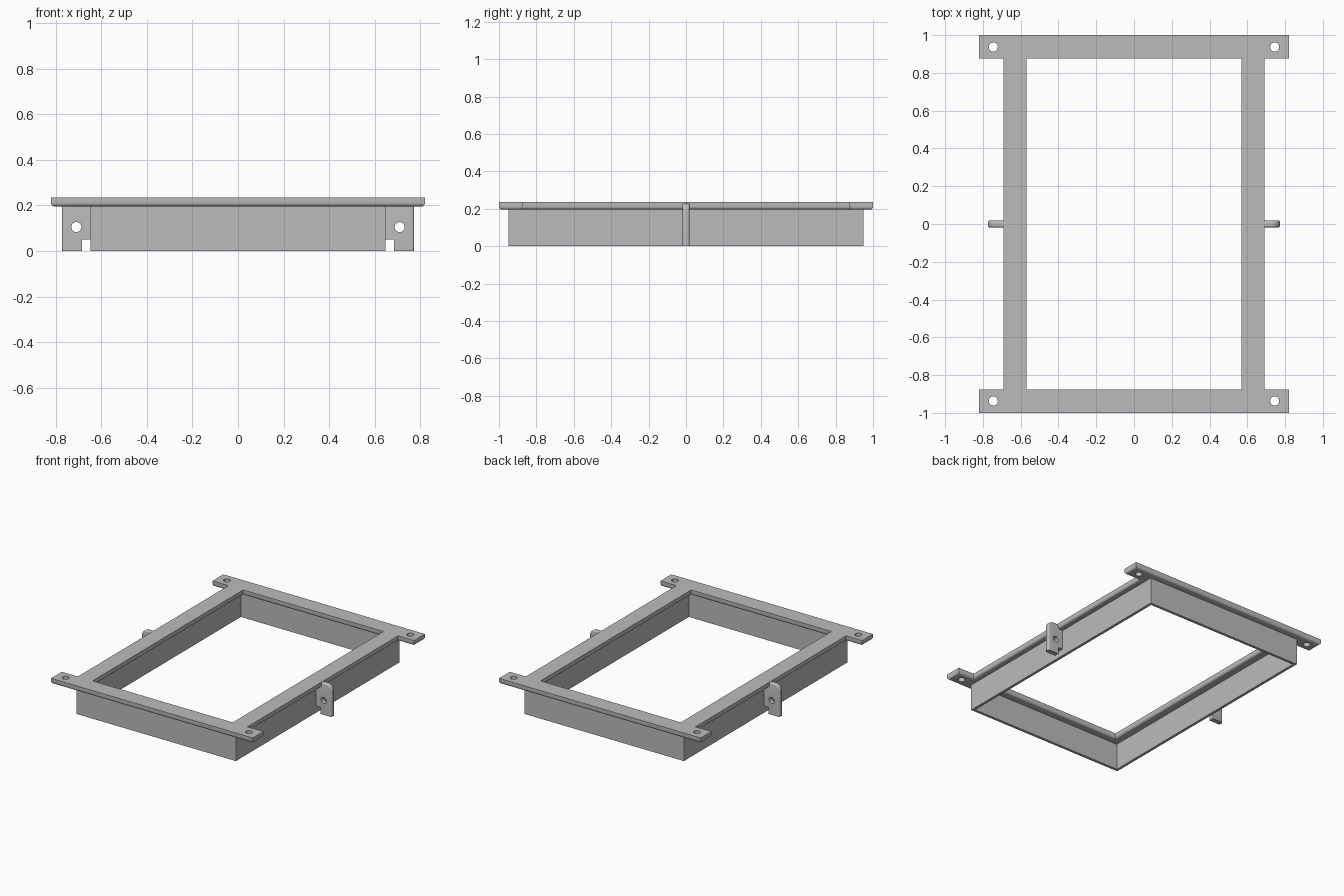
import bpy, bmesh, math

cube = bpy.data.objects.get("Cube")
if cube:
    bpy.data.objects.remove(cube)

steel = bpy.data.materials.new("grey_steel")
steel.use_nodes = True
GREY = (0.5, 0.5, 0.5, 1)
steel.diffuse_color = GREY
steel.node_tree.nodes["Principled BSDF"].inputs["Base Color"].default_value = GREY


def finish(name, bm):
    bmesh.ops.recalc_face_normals(bm, faces=bm.faces)
    mesh = bpy.data.meshes.new(name)
    bm.to_mesh(mesh)
    bm.free()
    mesh.materials.append(steel)
    ob = bpy.data.objects.new(name, mesh)
    bpy.context.collection.objects.link(ob)
    return ob


def extrude(bm, vec):
    res = bmesh.ops.extrude_face_region(bm, geom=bm.faces[:])
    verts = [g for g in res["geom"] if isinstance(g, bmesh.types.BMVert)]
    bmesh.ops.translate(bm, verts=verts, vec=vec)


def drill(ob, centres, radius, axis):
    """Cut round holes through ob along the given axis."""
    for i, c in enumerate(centres):
        rot = (math.pi / 2, 0, 0) if axis == "y" else (0, 0, 0)
        bpy.ops.mesh.primitive_cylinder_add(vertices=32, radius=radius, depth=0.2,
                                            location=c, rotation=rot)
        cutter = bpy.context.object
        cutter.name = ob.name + "_hole_cutter"
        cutter.hide_render = True
        mod = ob.modifiers.new("hole", "BOOLEAN")
        mod.object = cutter
        mod.solver = "EXACT"
        bpy.context.view_layer.objects.active = ob
        bpy.ops.object.modifier_apply(modifier=mod.name)
        bpy.data.objects.remove(cutter)


def smooth(ob):
    bpy.ops.object.select_all(action="DESELECT")
    ob.select_set(True)
    bpy.context.view_layer.objects.active = ob
    bpy.ops.object.shade_smooth_by_angle(angle=math.radians(35))


# Top flange: flat bars with rounded lower edges and ears at the corners
TOP, LOW = 0.235, 0.195
xs = (-0.82, -0.69, -0.57, 0.57, 0.69, 0.82)
ys = (-1, -0.875, 0.875, 1)
bm = bmesh.new()
grid = [[bm.verts.new((x, y, TOP)) for y in ys] for x in xs]
for i in range(5):
    for j in range(3):
        if j != 1 or i in (1, 3):
            bm.faces.new((grid[i][j], grid[i + 1][j], grid[i + 1][j + 1], grid[i][j + 1]))
bmesh.ops.delete(bm, geom=[v for v in bm.verts if not v.link_faces], context="VERTS")
extrude(bm, (0, 0, LOW - TOP))
bmesh.ops.recalc_face_normals(bm, faces=bm.faces)
rim = [e for e in bm.edges if all(v.co.z < LOW + 0.001 for v in e.verts)
       and e.calc_face_angle(0) > 1]
bmesh.ops.bevel(bm, geom=rim, offset=0.017, segments=5, profile=0.5, affect="EDGES")
flange = finish("top_flange", bm)
drill(flange, [(sx * 0.745, sy * 0.937, 0.21) for sx in (-1, 1) for sy in (-1, 1)], 0.024, "z")
smooth(flange)

# Thin upright wall ring below the flange
bm = bmesh.new()
corners = ((-1, -1), (1, -1), (1, 1), (-1, 1))
outer = [bm.verts.new((sx * 0.648, sy * 0.95, 0)) for sx, sy in corners]
inner = [bm.verts.new((sx * 0.628, sy * 0.93, 0)) for sx, sy in corners]
for k in range(4):
    n = (k + 1) % 4
    bm.faces.new((outer[k], outer[n], inner[n], inner[k]))
extrude(bm, (0, 0, 0.2))
finish("wall_frame", bm)

# Side lugs: notched plates with a rounded top outer corner and a pin hole
R = 0.045
for side, label in ((1, "left"), (-1, "right")):
    arc = [(0.773 - R + R * math.cos(a), 0.232 - R + R * math.sin(a))
           for a in (math.pi / 2 * t / 8 for t in range(9))]
    outline = [(0.645, 0.05), (0.685, 0.05), (0.685, 0), (0.773, 0)] + arc + [(0.645, 0.232)]
    bm = bmesh.new()
    bm.faces.new([bm.verts.new((side * x, -0.018, z)) for x, z in outline])
    extrude(bm, (0, 0.036, 0))
    edges = [e for e in bm.edges
             if abs(e.verts[0].co.y - e.verts[1].co.y) < 0.001
             and (all(abs(v.co.x) > 0.77 for v in e.verts)
                  or all(v.co.z > 0.18 for v in e.verts))
             and any(abs(v.co.x) > 0.65 for v in e.verts)]
    bmesh.ops.bevel(bm, geom=edges, offset=0.01, segments=4, profile=0.5, affect="EDGES")
    lug = finish(label + "_lug", bm)
    drill(lug, [(side * 0.709, 0, 0.105)], 0.022, "y")
    smooth(lug)
